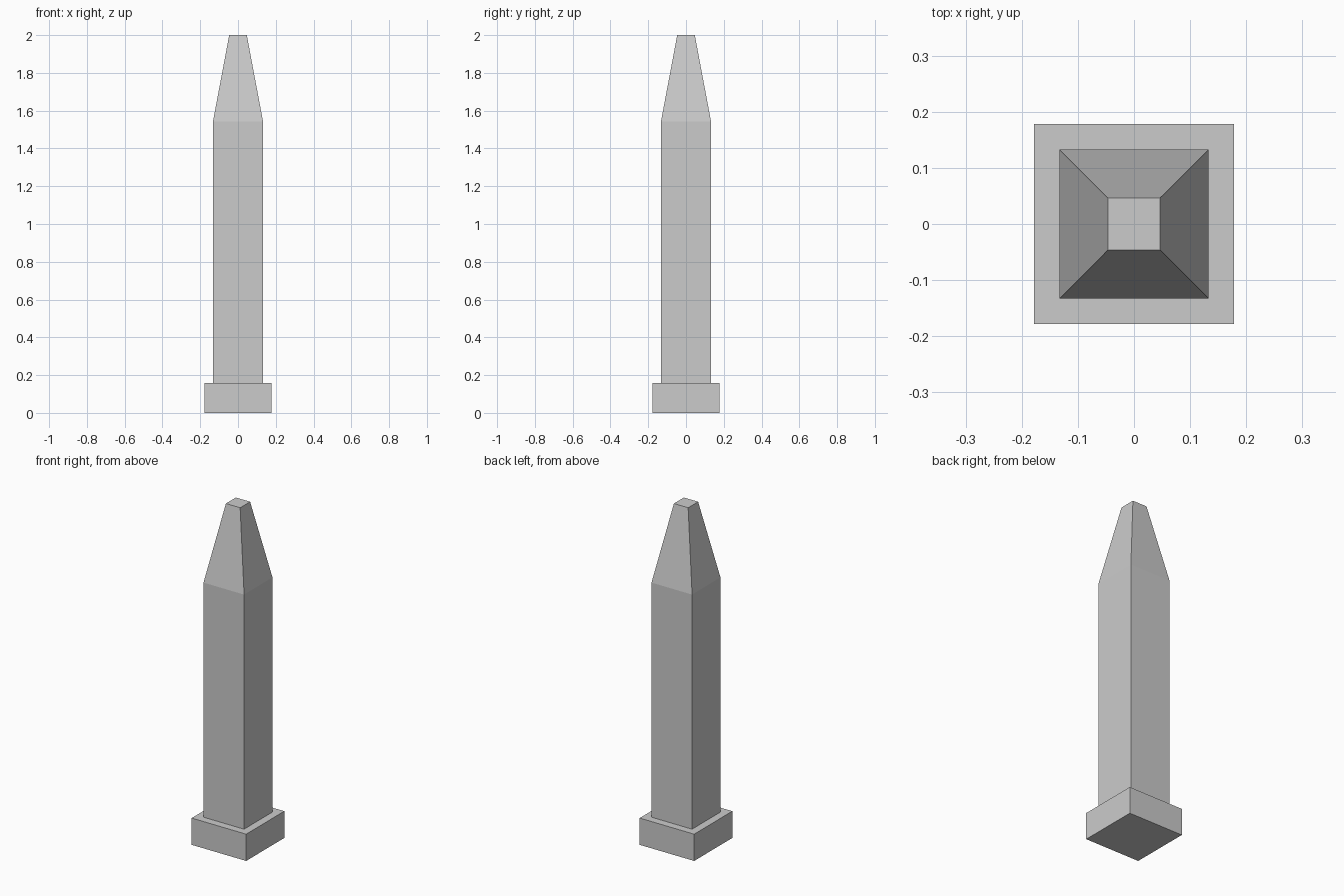
import bpy, bmesh

if "Cube" in bpy.data.objects:
    bpy.data.objects.remove(bpy.data.objects["Cube"])


def square_loft(name, sections):
    """Closed flat-faced solid through square sections (half width, z)."""
    bm = bmesh.new()
    rings = [[bm.verts.new((sx * h, sy * h, z))
              for sx, sy in ((-1, -1), (1, -1), (1, 1), (-1, 1))]
             for h, z in sections]
    for low, high in zip(rings, rings[1:]):
        for i in range(4):
            j = (i + 1) % 4
            bm.faces.new((low[i], low[j], high[j], high[i]))
    bm.faces.new(rings[0][::-1])
    bm.faces.new(rings[-1])
    mesh = bpy.data.meshes.new(name)
    bm.to_mesh(mesh)
    bm.free()
    obj = bpy.data.objects.new(name, mesh)
    bpy.context.collection.objects.link(obj)
    return obj


# Square plinth
square_loft("plinth", [(0.178, 0.0), (0.178, 0.158)])

# Straight shaft with tapered, flat-topped tip
square_loft("shaft", [(0.1325, 0.158), (0.1325, 1.543), (0.0465, 2.0)])
